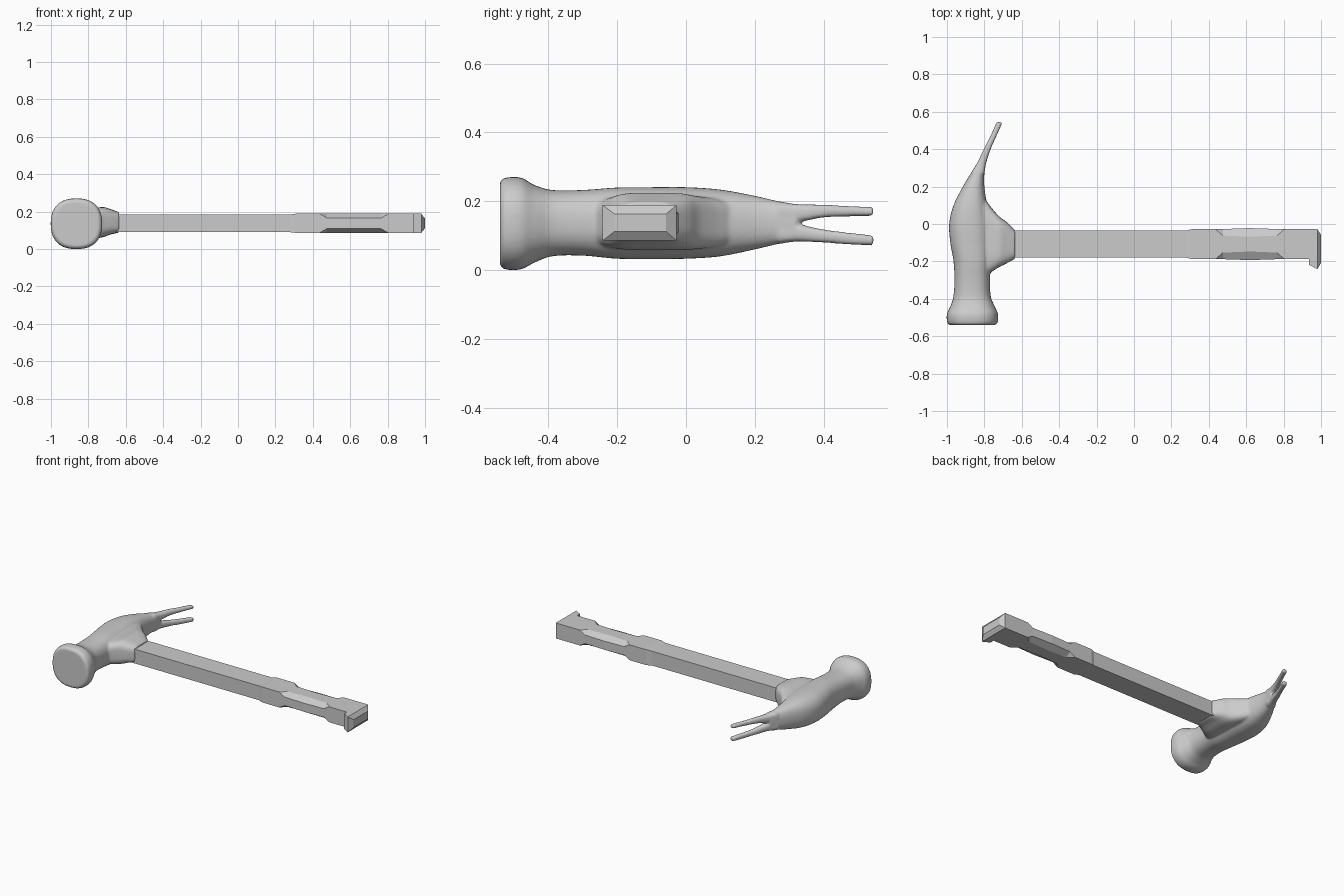
import bpy, bmesh, math

if "Cube" in bpy.data.objects:
    bpy.data.objects.remove(bpy.data.objects["Cube"])


def bridge(bm, rings):
    # Skin a closed tube through rings of points and cap both ends
    loops = [[bm.verts.new(p) for p in r] for r in rings]
    n = len(loops[0])
    faces = []
    for a, b in zip(loops, loops[1:]):
        for i in range(n):
            j = (i + 1) % n
            faces.append(bm.faces.new((a[i], a[j], b[j], b[i])))
    faces.append(bm.faces.new(loops[0][::-1]))
    faces.append(bm.faces.new(loops[-1]))
    bmesh.ops.recalc_face_normals(bm, faces=faces)


def finish(name, bm):
    mesh = bpy.data.meshes.new(name)
    bm.to_mesh(mesh)
    bm.free()
    ob = bpy.data.objects.new(name, mesh)
    bpy.context.collection.objects.link(ob)
    return ob


def smooth_stations(st, steps=8):
    # Hermite interpolation; the first number of each station is the position
    def slope(i, k):
        a, b = st[max(i - 1, 0)], st[min(i + 1, len(st) - 1)]
        return (b[k] - a[k]) / (b[0] - a[0])
    out = []
    for i in range(len(st) - 1):
        h = st[i + 1][0] - st[i][0]
        for s in range(steps):
            t = s / steps
            row = [st[i][0] + h * t]
            for k in range(1, 5):
                row.append((2*t**3 - 3*t*t + 1) * st[i][k] + (t**3 - 2*t*t + t) * h * slope(i, k)
                           + (3*t*t - 2*t**3) * st[i + 1][k] + (t**3 - t*t) * h * slope(i + 1, k))
            out.append(row)
    return out + [list(st[-1])]


def oval_tube(bm, st, axis, power, n=40):
    # Loft rounded sections (position, u0, u1, z0, z1) along x or y
    rings = []
    for p, u0, u1, z0, z1 in smooth_stations(st):
        ring = []
        for i in range(n):
            a = 2 * math.pi * i / n
            c, s = math.cos(a), math.sin(a)
            u = (u0 + u1) / 2 + (u1 - u0) / 2 * math.copysign(abs(c) ** (2 / power), c)
            z = (z0 + z1) / 2 + (z1 - z0) / 2 * math.copysign(abs(s) ** (2 / power), s)
            ring.append((p, u, z) if axis == 'x' else (u, p, z))
        rings.append(ring)
    bridge(bm, rings)


def block_tube(name, st):
    # Loft chamfered rectangles (x, y0, y1, z0, z1, chamfer y, chamfer z) along x
    bm = bmesh.new()
    rings = []
    for x, y0, y1, z0, z1, cy, cz in st:
        rings.append([(x, y, z) for y, z in (
            (y0 + cy, z0), (y1 - cy, z0), (y1, z0 + cz), (y1, z1 - cz),
            (y1 - cy, z1), (y0 + cy, z1), (y0, z1 - cz), (y0, z0 + cz))])
    bridge(bm, rings)
    bmesh.ops.remove_doubles(bm, verts=bm.verts, dist=1e-5)
    return finish(name, bm)


# Head: poll and body
bm = bmesh.new()
oval_tube(bm, [
    (-.541, -.985, -.745, .015, .255),
    (-.53, -.998, -.73, .003, .267),
    (-.48, -1.0, -.728, .002, .269),
    (-.44, -.982, -.745, .022, .247),
    (-.39, -.966, -.765, .040, .233),
    (-.30, -.960, -.77, .042, .233),
    (-.20, -.965, -.765, .033, .24),
    (-.10, -.982, -.765, .032, .241),
    (0, -.988, -.77, .033, .241),
    (.10, -.965, -.785, .040, .234),
    (.20, -.915, -.80, .060, .216),
    (.27, -.873, -.80, .076, .2),
    (.32, -.842, -.792, .083, .192)], 'y', 2.4)

# Head: two claw prongs
for outer, inner in (((.2, .192, .19, .186, .183), (.135, .138, .153, .156, .157)),
                     ((.076, .083, .08, .074, .071), (.135, .134, .118, .108, .101))):
    xs = ((.27, -.873, -.80), (.32, -.842, -.792), (.40, -.803, -.766),
          (.48, -.763, -.731), (.545, -.735, -.702))
    oval_tube(bm, [(y, a, b, min(o, i), max(o, i))
                   for (y, a, b), o, i in zip(xs, outer, inner)], 'y', 3)

# Head: flared handle socket
oval_tube(bm, [
    (-.86, -.29, .16, .06, .215),
    (-.80, -.28, .135, .06, .215),
    (-.76, -.255, .085, .058, .22),
    (-.72, -.23, .04, .064, .225),
    (-.68, -.21, .01, .078, .213),
    (-.635, -.185, -.035, .088, .197)], 'x', 4)
head = finish("hammer_head", bm)
rm = head.modifiers.new("fuse", 'REMESH')
rm.mode = 'VOXEL'
rm.voxel_size = .0065
rm.use_smooth_shade = True
sm = head.modifiers.new("soften", 'SMOOTH')
sm.factor = .5
sm.iterations = 6

# Handle: plain shaft
block_tube("handle_shaft", [(-.75, -.18, -.036, .09, .185, 0, 0),
                            (.29, -.18, -.036, .09, .185, 0, 0)])

# Handle: grip with chamfered middle
block_tube("handle_grip", [
    (.28, -.18, -.036, .09, .185, 0, 0),
    (.31, -.188, -.027, .086, .189, 0, 0),
    (.435, -.188, -.027, .086, .189, 0, 0),
    (.475, -.188, -.027, .086, .189, .035, .023),
    (.62, -.193, -.022, .086, .189, .046, .023),
    (.765, -.188, -.027, .086, .189, .035, .023),
    (.805, -.188, -.027, .086, .189, 0, 0),
    (.94, -.188, -.027, .086, .189, 0, 0)])

# Handle: hooked end
block_tube("handle_end", [
    (.935, -.217, -.027, .086, .189, 0, 0),
    (.98, -.242, -.027, .086, .189, 0, 0),
    (1.0, -.208, -.058, .112, .163, 0, 0)])
